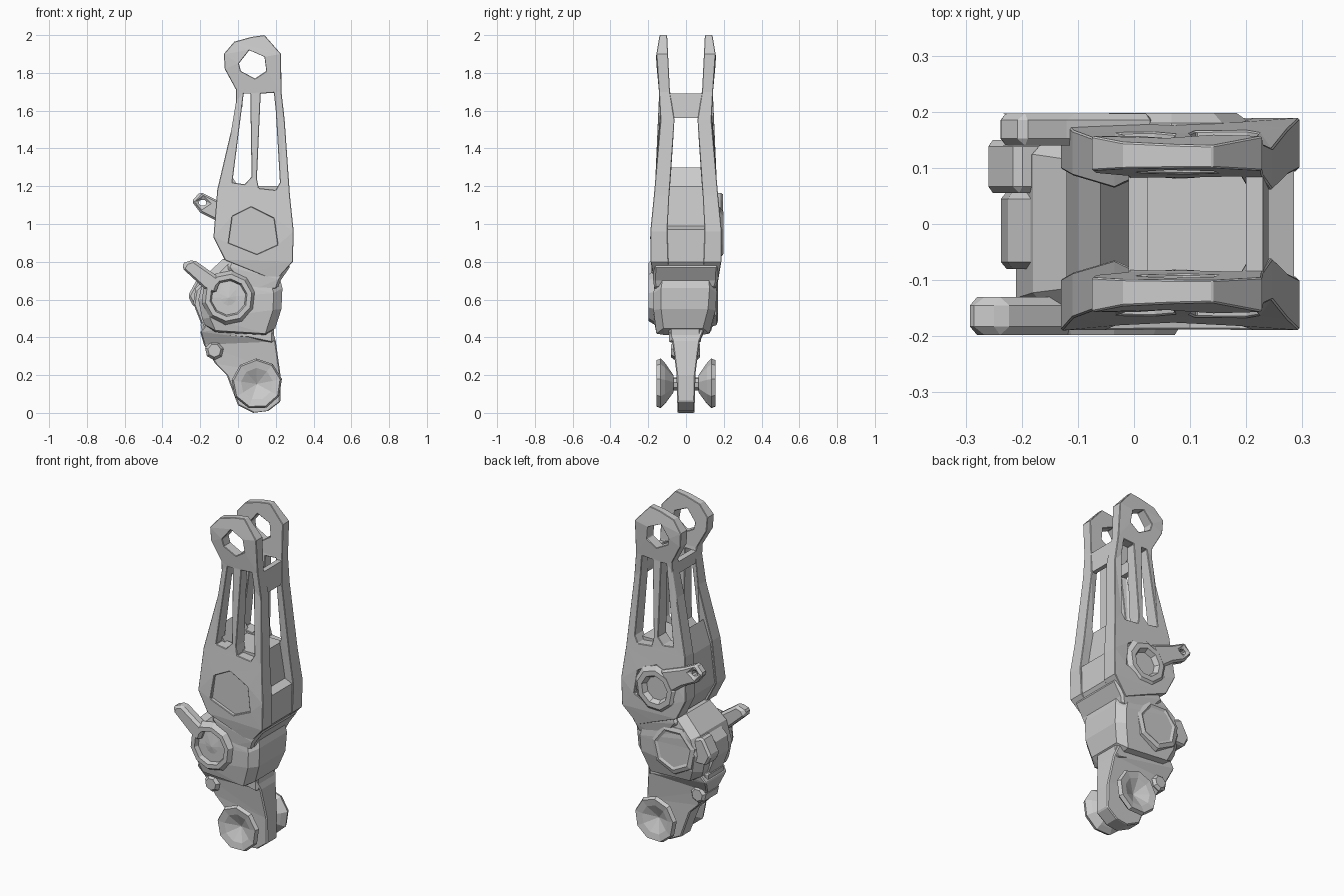
import bpy, bmesh, math
from mathutils import Vector
from mathutils.geometry import tessellate_polygon


def lerp_table(t, z):
    """Number, or piecewise-linear table of (z, value)."""
    if not isinstance(t, list):
        return t
    if z <= t[0][0]:
        return t[0][1]
    for (z0, v0), (z1, v1) in zip(t, t[1:]):
        if z <= z1:
            return v0 + (v1 - v0) * (z - z0) / (z1 - z0)
    return t[-1][1]


def make(name, verts, faces, bevel=0):
    me = bpy.data.meshes.new(name)
    me.from_pydata(verts, [], faces)
    bm = bmesh.new()
    bm.from_mesh(me)
    bmesh.ops.remove_doubles(bm, verts=bm.verts, dist=1e-5)
    bmesh.ops.recalc_face_normals(bm, faces=bm.faces)
    bm.to_mesh(me)
    bm.free()
    ob = bpy.data.objects.new(name, me)
    bpy.context.collection.objects.link(ob)
    if bevel:
        m = ob.modifiers.new("chamfer", 'BEVEL')
        m.width = bevel
        m.segments = 1
        m.limit_method = 'ANGLE'
        m.angle_limit = math.radians(50)
    return ob


def plate(name, loops, ya, yb, sign=1, bevel=0.012):
    """Solid from an x-z outline with holes, spanning y = ya(z)..yb(z)."""
    pts = [p for lp in loops for p in lp]
    n = len(pts)
    tris = tessellate_polygon([[Vector((x, z, 0)) for x, z in lp] for lp in loops])
    verts = [(x, sign * lerp_table(t, z), z) for t in (ya, yb) for x, z in pts]
    faces = [tuple(t) for t in tris] + [tuple(i + n for i in reversed(t)) for t in tris]
    start = 0
    for lp in loops:
        k = len(lp)
        for i in range(k):
            a, b = start + i, start + (i + 1) % k
            faces.append((a, b, b + n, a + n))
        start += k
    return make(name, verts, faces, bevel)


def lathe(name, profile, cx, cz, n=8, sign=1, turn=0.2):
    """Spin (radius, y) points around a y-axis through (cx, cz)."""
    verts, faces = [], []
    for r, y in profile:
        for i in range(n):
            a = 2 * math.pi * i / n + turn
            verts.append((cx + r * math.cos(a), sign * y, cz + r * math.sin(a)))
    for j in range(len(profile) - 1):
        for i in range(n):
            k = (i + 1) % n
            faces.append((j*n + i, j*n + k, (j+1)*n + k, (j+1)*n + i))
    return make(name, verts, faces)


# Upper fork: two side plates with a ring eye and two long windows
outline = [(0.2, 0.7), (0.29, 0.8), (0.295, 0.96), (0.275, 1.15), (0.247, 1.55), (0.23, 1.7),
           (0.228, 1.9), (0.14, 2.0), (0.07, 1.99), (-0.02, 1.965), (-0.075, 1.9), (-0.07, 1.82),
           (-0.01, 1.71), (-0.01, 1.65), (-0.035, 1.5), (-0.11, 1.18), (-0.13, 0.93), (-0.07, 0.81),
           (0.08, 0.75)]
eye = [(0.005, 1.85), (0.06, 1.92), (0.14, 1.885), (0.15, 1.81), (0.09, 1.77), (0.015, 1.81)]
left_window = [(0.03, 1.69), (0.065, 1.69), (0.072, 1.25), (0.035, 1.21), (-0.03, 1.22)]
right_window = [(0.12, 1.69), (0.19, 1.695), (0.2, 1.6), (0.222, 1.22), (0.2, 1.18), (0.11, 1.19), (0.1, 1.24)]
panel = [(-0.05, 0.9), (-0.03, 1.04), (0.07, 1.09), (0.19, 1.03), (0.21, 0.89), (0.1, 0.84)]
outer = [(0.7, .17), (0.8, .187), (0.95, .19), (1.2, .165), (1.55, .135), (1.7, .143), (1.88, .16), (2.0, .14)]
inner = [(0.7, .09), (1.0, .1), (1.3, .077), (1.56, .06), (1.7, .085), (2.0, .1)]
for side, s in (("front", -1), ("back", 1)):
    plate(side + "_fork_plate", [outline, eye, left_window, right_window, panel], inner, outer, s, 0.016)
    plate(side + "_hip_panel", [panel], 0.09, 0.168, s, 0)

# Block between the fork plates and the cross ties
block = [(0.06, 0.71), (0.2, 0.68), (0.285, 0.8), (0.285, 0.97), (0.24, 0.99), (0.215, 1.2), (0.0, 1.2),
         (-0.06, 1.3), (-0.1, 1.16), (-0.12, 0.93), (-0.06, 0.82)]
plate("fork_core", [block], -0.11, 0.11, 1, 0)
plate("right_cross_tie", [[(0.2, 1.6), (0.215, 1.56), (0.24, 1.56), (0.23, 1.69), (0.2, 1.69)]], -0.09, 0.09, 1, 0)
plate("left_cross_tie", [[(-0.01, 1.62), (0.025, 1.62), (0.025, 1.69), (-0.01, 1.69)]], -0.09, 0.09, 1, 0)

# Back crank at the upper joint
lathe("back_crank_ring", [(0, .12), (.14, .12), (.14, .18), (.115, .198), (.085, .198), (.07, .17), (0, .17)],
      0.07, 0.95, 9)
plate("back_crank_lever", [[(-0.245, 1.12), (-0.2, 1.17), (-0.12, 1.13), (0.04, 1.07), (-0.04, 0.96),
                            (-0.12, 1.02), (-0.2, 1.06)],
                           [(-0.215, 1.115), (-0.185, 1.135), (-0.16, 1.11), (-0.19, 1.09)]],
      0.14, 0.197)

# Knuckle joining the two segments
knuckle = [(-0.06, 0.77), (-0.03, 0.83), (0.17, 0.85), (0.28, 0.78), (0.225, 0.7), (0.21, 0.66), (0.05, 0.64)]
plate("knuckle", [knuckle], [(0.64, -.165), (0.72, -.178), (0.85, -.16)],
      [(0.64, .15), (0.72, .175), (0.85, .165)], 1, 0.012)

# Middle housing with stepped pads on its left side
housing = [(0.2, 0.8), (0.235, 0.66), (0.23, 0.55), (0.185, 0.41), (-0.16, 0.43), (-0.19, 0.5),
           (-0.21, 0.6), (-0.18, 0.72), (-0.08, 0.815), (0.05, 0.81)]
plate("middle_housing", [housing],
      [(0.42, -.155), (0.5, -.172), (0.66, -.172), (0.8, -.15)],
      [(0.42, .12), (0.44, .145), (0.52, .155), (0.7, .168), (0.8, .15)], 1, 0.04)
plate("left_middle_pad", [[(-0.19, 0.46), (-0.237, 0.58), (-0.225, 0.66), (-0.15, 0.74), (-0.12, 0.5)]],
      -0.08, 0.057)
plate("left_back_pad", [[(-0.235, 0.56), (-0.265, 0.62), (-0.21, 0.72), (-0.15, 0.7), (-0.15, 0.56)]],
      0.055, 0.15)
lathe("back_housing_cap", [(0, .12), (.16, .12), (.145, .162), (.12, .17), (.105, .163), (0, .163)],
      -0.03, 0.61, 7)

# Front crank on the middle housing
lathe("front_crank_ring", [(0, .12), (.145, .12), (.145, .165), (.125, .198), (.1, .198), (.09, .165), (0, .178)],
      -0.05, 0.61, 10, -1)
plate("front_crank_lever", [[(-0.3, 0.77), (-0.285, 0.795), (-0.235, 0.812), (-0.09, 0.71), (-0.12, 0.63),
                             (-0.18, 0.66)]], 0.13, 0.198, -1, 0.015)

# Lower arm
arm = [(0.08, 0.0), (0.0, 0.04), (-0.06, 0.2), (-0.12, 0.26), (-0.18, 0.36), (-0.2, 0.43), (-0.16, 0.48),
       (0.17, 0.48), (0.2, 0.38), (0.225, 0.2), (0.225, 0.06), (0.16, 0.01)]
half = [(0.0, .045), (0.3, .052), (0.36, .06), (0.4, .085), (0.45, .11)]
plate("lower_arm", [arm], [(z, -y) for z, y in half], half, 1, 0.006)
plate("lower_collar", [[(-0.19, 0.42), (-0.2, 0.48), (0.19, 0.46), (0.19, 0.37), (0.05, 0.4)]], -0.09, 0.08)
lathe("small_hinge", [(0, -.08), (.035, -.08), (.05, -.06), (.05, .06), (.035, .075), (0, .075)],
      -0.125, 0.33, 7)

# Dished end discs and their axle
for side, s in (("front", -1), ("back", 1)):
    lathe(side + "_end_disc", [(0, .065), (.045, .065), (.11, .11), (.135, .135), (.125, .157), (.085, .15), (0, .11)],
          0.1, 0.153, 9, s)
lathe("end_axle", [(0, -.1), (.035, -.1), (.035, .1), (0, .1)], 0.1, 0.153)
